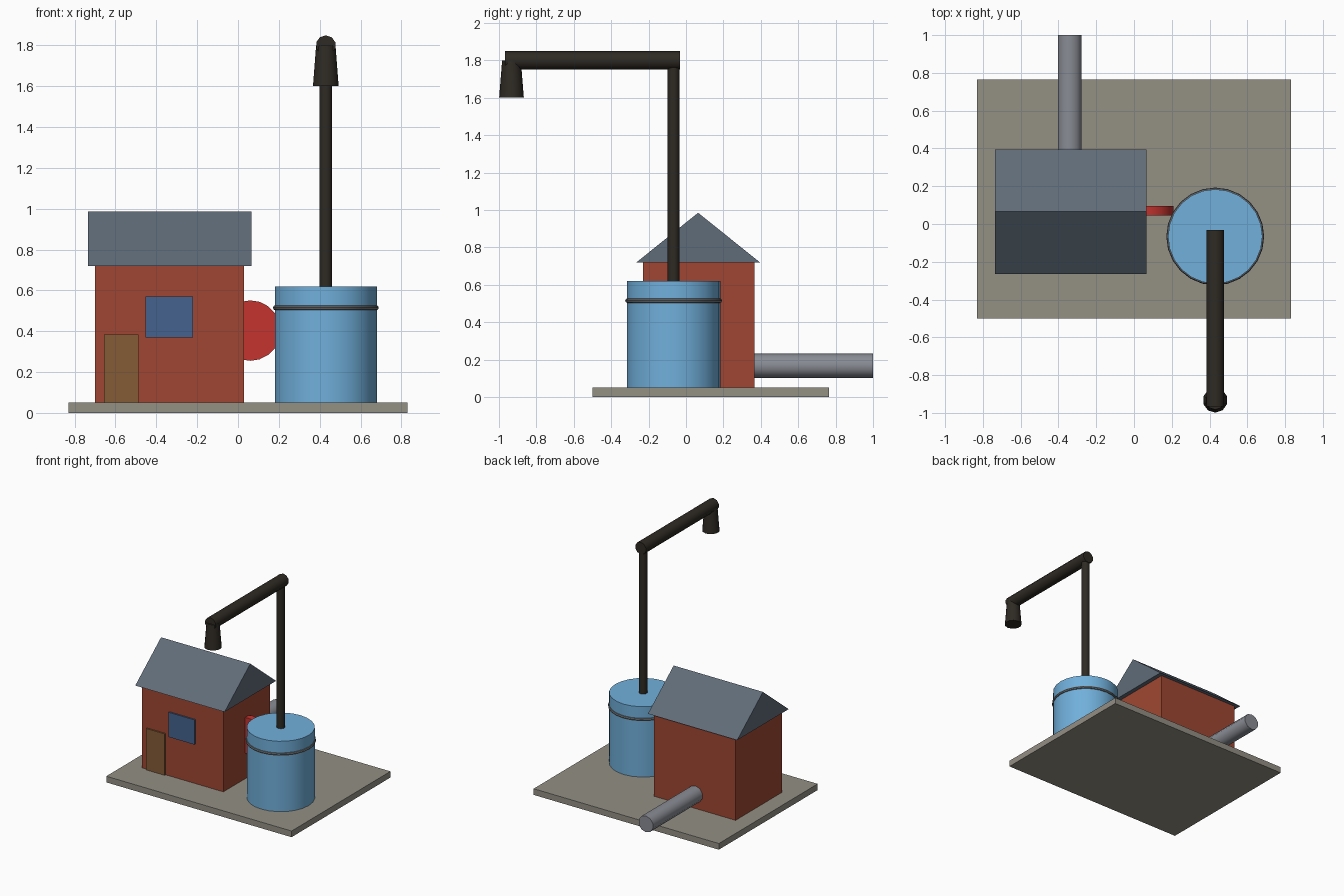
import bpy
from math import radians, pi

if "Cube" in bpy.data.objects:
    bpy.data.objects.remove(bpy.data.objects["Cube"])


def material(name, r, g, b):
    # sRGB 0-255 to linear
    m = bpy.data.materials.new(name)
    m.diffuse_color = [(c / 255) ** 2.2 for c in (r, g, b)] + [1]
    m.use_nodes = True
    m.node_tree.nodes["Principled BSDF"].inputs["Base Color"].default_value = m.diffuse_color
    return m


BRICK = material("brick", 158, 72, 53)
SLATE = material("slate", 96, 108, 120)
BLUE = material("tank_blue", 112, 174, 218)
IRON = material("iron", 50, 46, 40)
STONE = material("stone", 146, 142, 131)
WOOD = material("wood", 132, 92, 58)
GLASS = material("glass", 70, 98, 140)
RED = material("red", 195, 55, 50)
STEEL = material("steel", 136, 139, 147)
BAND = material("band", 110, 112, 115)


def finish(name, mat, smooth=False):
    ob = bpy.context.object
    ob.name = name
    ob.data.materials.append(mat)
    if smooth:
        bpy.ops.object.shade_smooth_by_angle(angle=radians(40))
    return ob


def box(name, x, y, z, mat):
    # x, y, z are (low, high) ranges
    bpy.ops.mesh.primitive_cube_add(size=1, location=[sum(r) / 2 for r in (x, y, z)])
    bpy.context.object.scale = [r[1] - r[0] for r in (x, y, z)]
    bpy.ops.object.transform_apply(location=False, rotation=False, scale=True)
    return finish(name, mat)


def tube(name, loc, radius, length, mat, sides=10, along_y=False, top=None):
    bpy.ops.mesh.primitive_cone_add(
        vertices=sides, radius1=radius, radius2=radius if top is None else top,
        depth=length, location=loc, rotation=(pi / 2 if along_y else 0, 0, 0))
    return finish(name, mat, True)


# Ground slab
box("base_slab", (-0.83, 0.83), (-0.50, 0.765), (0, 0.05), STONE)

# House
box("house_walls", (-0.70, 0.03), (-0.23, 0.365), (0.05, 0.72), BRICK)
box("door", (-0.655, -0.487), (-0.242, -0.222), (0.05, 0.385), WOOD)
box("window", (-0.453, -0.22), (-0.242, -0.222), (0.37, 0.57), GLASS)

# Gable roof: triangle profile extruded along x
profile = [(-0.265, 0.72), (0.395, 0.72), (0.065, 0.985)]
verts = [(x, y, z) for x in (-0.735, 0.065) for y, z in profile]
faces = [(2, 1, 0), (3, 4, 5), (0, 1, 4, 3), (1, 2, 5, 4), (2, 0, 3, 5)]
mesh = bpy.data.meshes.new("roof")
mesh.from_pydata(verts, [], faces)
mesh.materials.append(SLATE)
bpy.context.collection.objects.link(bpy.data.objects.new("roof", mesh))

# Drain pipe out of the back and red wheel on the side wall
tube("back_pipe", (-0.34, 0.67, 0.167), 0.066, 0.66, STEEL, along_y=True)
tube("side_wheel", (0.06, 0.07, 0.403), 0.148, 0.05, RED, sides=20, along_y=True)

# Water tank with band
TX, TY = 0.43, -0.066
tube("tank", (TX, TY, 0.335), 0.25, 0.57, BLUE, sides=24)
bpy.ops.mesh.primitive_torus_add(
    location=(TX, TY, 0.515), major_radius=0.246, minor_radius=0.013,
    major_segments=24, minor_segments=8)
finish("tank_band", BAND, True)

# Water crane: post, arm, spout
tube("crane_post", (TX, TY, 1.205), 0.032, 1.19, IRON)
tube("crane_arm", (TX, -0.50, 1.80), 0.049, 0.934, IRON, along_y=True)
tube("crane_spout", (TX, -0.933, 1.70), 0.066, 0.20, IRON, top=0.05)
